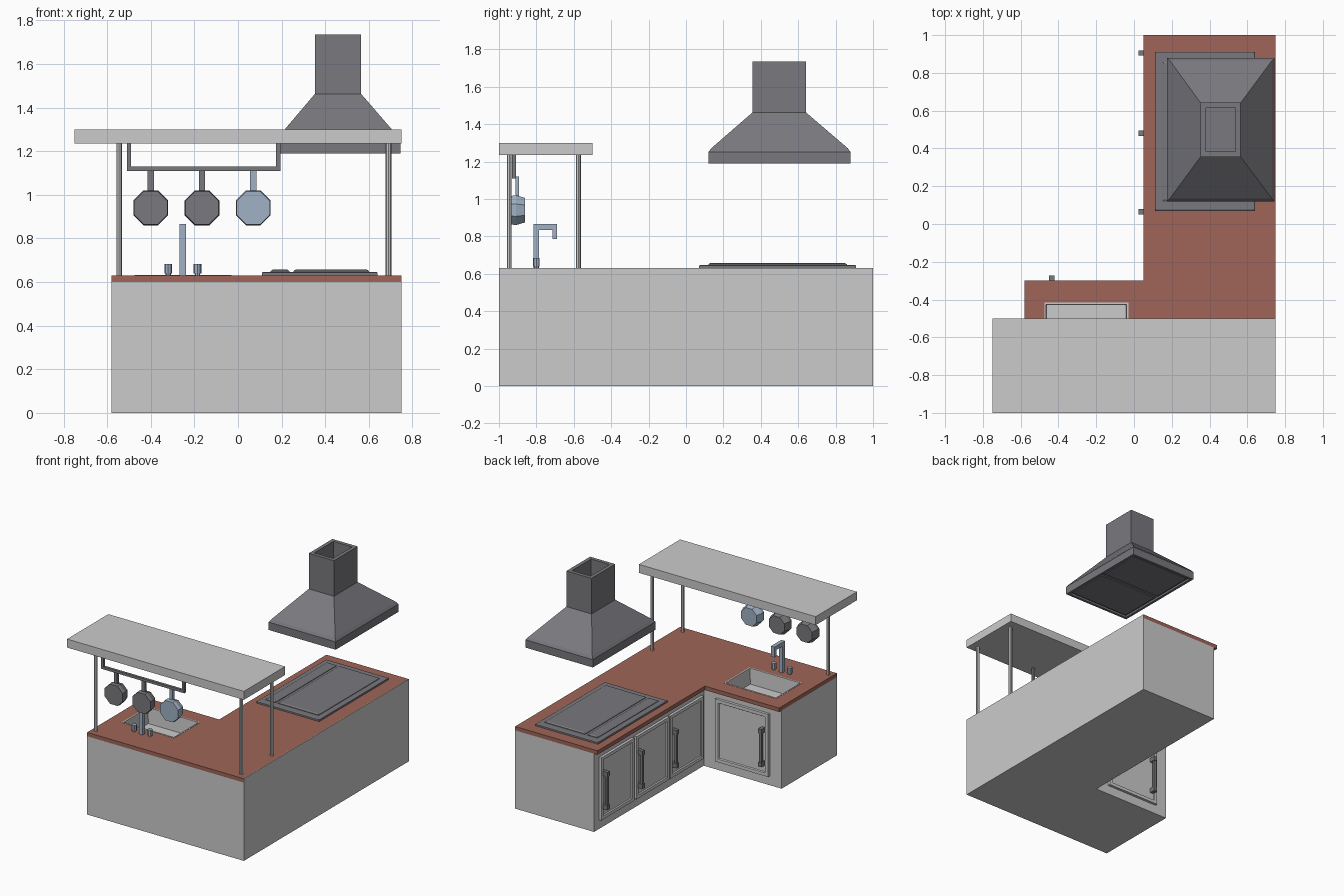
import bpy, bmesh, math
from mathutils import Matrix, Vector

if "Cube" in bpy.data.objects:
    bpy.data.objects.remove(bpy.data.objects["Cube"])


def material(name, rgb):
    m = bpy.data.materials.new(name)
    m.diffuse_color = (*rgb, 1)
    m.use_nodes = True
    m.node_tree.nodes["Principled BSDF"].inputs["Base Color"].default_value = m.diffuse_color
    return m


RED = material("red_stone", (0.35, 0.13, 0.10))
DARK = material("dark_metal", (0.19, 0.19, 0.21))
BLUE = material("blue_steel", (0.35, 0.44, 0.56))


def finish(bm, name, mat=None, mtx=None):
    bmesh.ops.recalc_face_normals(bm, faces=bm.faces)
    if mtx:
        bm.transform(mtx)
    me = bpy.data.meshes.new(name)
    bm.to_mesh(me)
    bm.free()
    ob = bpy.data.objects.new(name, me)
    bpy.context.collection.objects.link(ob)
    if mat:
        me.materials.append(mat)
    return ob


def loft(name, rings, mat=None, mtx=None):
    """Skin closed rings of equal point count and cap both ends."""
    bm = bmesh.new()
    vs = [[bm.verts.new(p) for p in r] for r in rings]
    n = len(vs[0])
    for a, b in zip(vs, vs[1:]):
        for i in range(n):
            j = (i + 1) % n
            bm.faces.new((a[i], a[j], b[j], b[i]))
    bm.faces.new(vs[0][::-1])
    bm.faces.new(vs[-1])
    return finish(bm, name, mat, mtx)


def boxes(name, bounds, mat=None, mtx=None):
    """One object from boxes given as x0, x1, y0, y1, z0, z1."""
    bm = bmesh.new()
    for x0, x1, y0, y1, z0, z1 in bounds:
        m = Matrix.Translation(((x0 + x1) / 2, (y0 + y1) / 2, (z0 + z1) / 2))
        m = m @ Matrix.Diagonal((x1 - x0, y1 - y0, z1 - z0, 1))
        bmesh.ops.create_cube(bm, size=1, matrix=m)
    return finish(bm, name, mat, mtx)


def cylinder(name, x, y, z0, z1, r, n, mat=None):
    ring = [(x + r * math.cos(2 * math.pi * i / n), y + r * math.sin(2 * math.pi * i / n))
            for i in range(n)]
    ob = loft(name, [[(*p, z) for p in ring] for z in (z0, z1)], mat)
    return ob


def rect(x0, x1, y0, y1, z, d=0):
    return [(x0 + d, y0 + d, z), (x1 - d, y0 + d, z), (x1 - d, y1 - d, z), (x0 + d, y1 - d, z)]


def ell(x, y, z):
    return [(-0.58, -1, z), (0.748, -1, z), (0.748, 1, z), (x, 1, z), (x, y, z), (-0.58, y, z)]


# L-shaped cabinet and worktop, both cut open for the sink
cabinet = loft("cabinet", [ell(0.08, -0.33, 0), ell(0.08, -0.33, 0.60)])
worktop = loft("worktop", [ell(0.05, -0.30, 0.60), ell(0.05, -0.30, 0.63)], RED)
boxes("side_panel", [(0.745, 0.75, -1, 1, 0, 0.63)])
cutter = boxes("sink_cutter", [(-0.471, -0.034, -0.726, -0.419, 0.505, 0.70)])
cutter.hide_render = True
cutter.hide_viewport = True
for ob in (cabinet, worktop):
    mod = ob.modifiers.new("sink_hole", 'BOOLEAN')
    mod.operation = 'DIFFERENCE'
    mod.solver = 'EXACT'
    mod.object = cutter

# Sink basin and drain
S = (-0.475, -0.03, -0.73, -0.415)
loft("sink_basin", [rect(*S, 0.50), rect(*S, 0.632), rect(*S, 0.632, 0.01), rect(*S, 0.512, 0.015)])
cylinder("sink_drain", -0.253, -0.57, 0.51, 0.517, 0.025, 12, DARK)

# Tap with two knobs
boxes("tap", [(-0.268, -0.238, -0.815, -0.785, 0.63, 0.865),
              (-0.268, -0.238, -0.785, -0.69, 0.835, 0.865),
              (-0.268, -0.238, -0.715, -0.69, 0.785, 0.835)], BLUE)
for side, x in (("left", -0.32), ("right", -0.186)):
    cylinder(f"tap_knob_stem_{side}", x, -0.80, 0.63, 0.645, 0.012, 8, BLUE)
    cylinder(f"tap_knob_{side}", x, -0.80, 0.64, 0.683, 0.018, 8, BLUE)


# Cabinet doors: local y points outwards, u is the handle position
def door(name, w, u, mtx):
    def ring(v, d):
        return [(-w / 2 + d, v, 0.07 + d), (w / 2 - d, v, 0.07 + d),
                (w / 2 - d, v, 0.55 - d), (-w / 2 + d, v, 0.55 - d)]
    loft(name, [ring(-0.005, 0), ring(0.02, 0), ring(0.02, 0.025), ring(0.012, 0.03)], None, mtx)
    boxes(name + "_handle", [(u - 0.01, u + 0.01, 0.033, 0.052, 0.17, 0.42),
                             (u - 0.014, u + 0.014, 0.01, 0.057, 0.15, 0.185),
                             (u - 0.014, u + 0.014, 0.01, 0.057, 0.405, 0.44)], DARK, mtx)


for i, y in enumerate((0.74, 0.315, -0.1)):
    door(f"side_door_{i + 1}", 0.40, 0.165,
         Matrix.Translation((0.08, y, 0)) @ Matrix.Rotation(math.pi / 2, 4, 'Z'))
door("sink_door", 0.45, -0.18, Matrix.Translation((-0.255, -0.33, 0)))

# Cooktop with a narrow and a wide raised plate
C = (0.11, 0.64, 0.07, 0.91)
loft("cooktop", [rect(*C, 0.628), rect(*C, 0.643), rect(*C, 0.647, 0.006)], DARK)
for name, x0, x1 in (("narrow_plate", 0.15, 0.235), ("wide_plate", 0.255, 0.60)):
    P = (x0, x1, 0.12, 0.86)
    loft(name, [rect(*P, 0.645), rect(*P, 0.651), rect(*P, 0.657, 0.01)], DARK)

# Extractor hood, hollow at the chimney top and recessed underneath
H = (0.175, 0.745, 0.12, 0.88)
F = (0.352, 0.565, 0.355, 0.642)
loft("extractor_hood", [rect(*H, 1.205, 0.02), rect(*H, 1.19, 0.02), rect(*H, 1.19),
                        rect(*H, 1.25), rect(*H, 1.27, 0.014), rect(*F, 1.462),
                        rect(*F, 1.735), rect(*F, 1.735, 0.028), rect(*F, 1.47, 0.028)], DARK)
boxes("hood_filters", [(0.21, 0.71, y, y + 0.33, 1.197, 1.21) for y in (0.155, 0.515)], DARK)

# Overhead shelf on three posts
boxes("overhead_shelf", [(-0.75, 0.75, -1, -0.5, 1.235, 1.30)])
for i, (x, y) in enumerate(((-0.545, -0.945), (0.69, -0.945), (0.69, -0.575))):
    cylinder(f"shelf_post_{i + 1}", x, y, 0.62, 1.24, 0.013, 8)

# Pan rail hanging below the shelf
boxes("pan_rail", [(-0.51, 0.195, -0.93, -0.91, 1.11, 1.13),
                   (-0.51, -0.49, -0.93, -0.91, 1.13, 1.24),
                   (0.175, 0.195, -0.93, -0.91, 1.13, 1.24)], DARK)


# Octagonal hanging pans
def octagon(x, y, a):
    r = a / math.cos(math.pi / 8)
    return [(x + r * math.cos(math.pi * (2 * i + 1) / 8), y,
             0.94 + r * math.sin(math.pi * (2 * i + 1) / 8)) for i in range(8)]


for i, (x, mat) in enumerate(((-0.40, DARK), (-0.165, DARK), (0.07, BLUE))):
    loft(f"pan_{i + 1}", [octagon(x, -0.935, 0.076), octagon(x, -0.91, 0.08),
                          octagon(x, -0.862, 0.066)], mat)
    boxes(f"pan_handle_{i + 1}", [(x - 0.014, x + 0.014, -0.912, -0.892, 1.01, 1.12)], 
          DARK if mat is DARK else mat)
